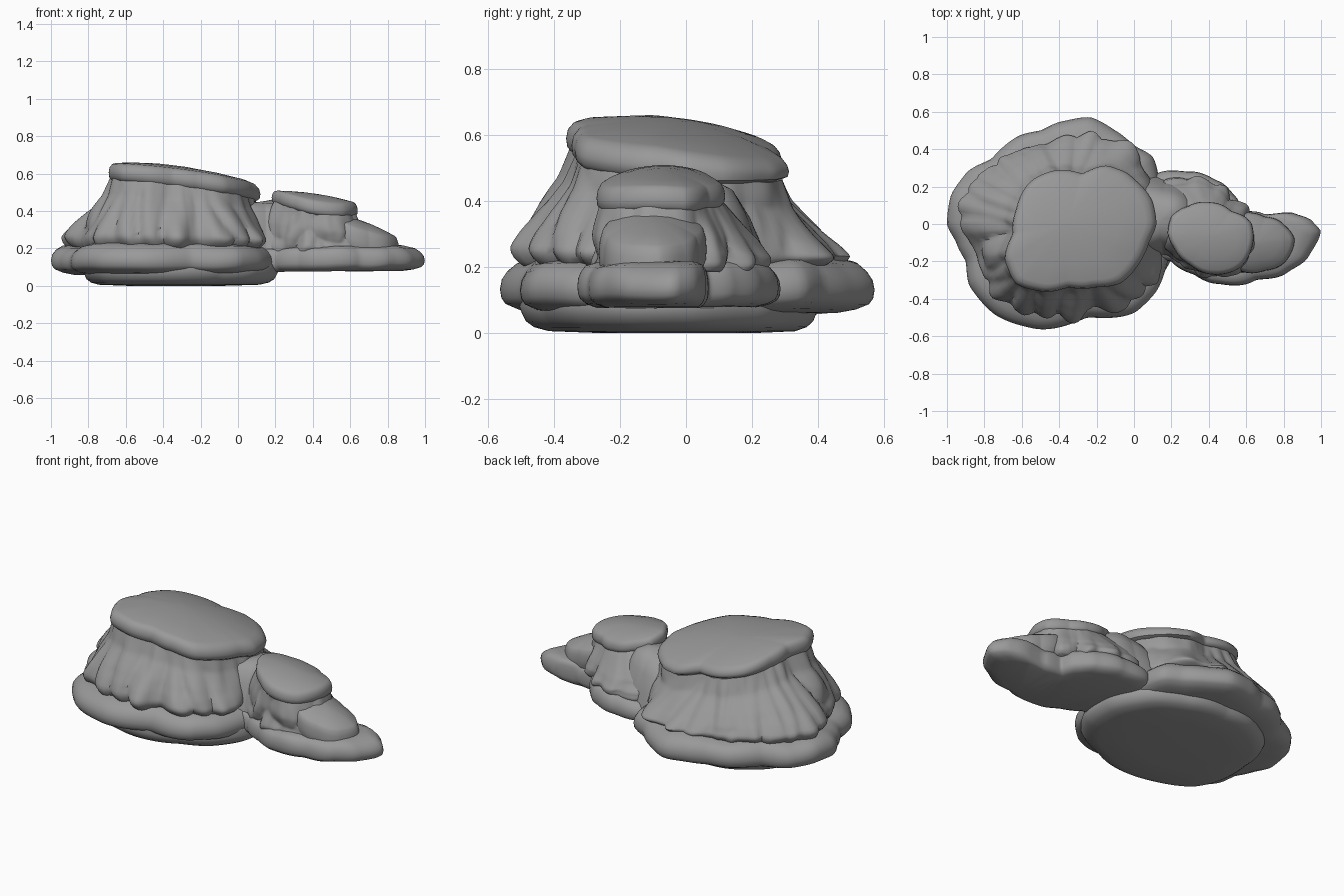
import bpy, bmesh, math
from mathutils import Vector, noise

cube = bpy.data.objects.get("Cube")
if cube:
    bpy.data.objects.remove(cube, do_unlink=True)

# One stone grey for everything
stone = bpy.data.materials.new("stone grey")
stone.use_nodes = True
GREY = (0.32, 0.32, 0.32, 1)
stone.diffuse_color = GREY
bsdf = stone.node_tree.nodes["Principled BSDF"]
bsdf.inputs["Base Color"].default_value = GREY
bsdf.inputs["Roughness"].default_value = 0.9

SEGMENTS = 160


def polar(points, centre):
    """Radius of a closed outline around its centre, as a smooth function of angle."""
    ring = sorted((math.atan2(y - centre[1], x - centre[0]),
                   math.hypot(x - centre[0], y - centre[1])) for x, y in points)
    n = len(ring)

    def key(i):
        return ring[i % n][0] + math.tau * (i // n), ring[i % n][1]

    def radius(angle):
        i = max((k for k in range(-1, n) if key(k)[0] <= angle), default=-1)
        (a0, r0), (a1, r1) = key(i), key(i + 1)
        f = (angle - a0) / max(a1 - a0, 1e-6)
        f = 0.6 * f + 0.4 * f * f * (3 - 2 * f)
        return r0 + (r1 - r0) * f
    return [radius(-math.pi + math.tau * k / SEGMENTS) for k in range(SEGMENTS)]


def loft(name, centre, rings):
    """Bridge rings of (radii, height function) and close both ends."""
    bm = bmesh.new()
    loops = []
    for radii, height in rings:
        loop = []
        for k, r in enumerate(radii):
            a = -math.pi + math.tau * k / SEGMENTS
            x, y = centre[0] + r * math.cos(a), centre[1] + r * math.sin(a)
            loop.append(bm.verts.new((x, y, height(x, y))))
        loops.append(loop)
    for low, high in zip(loops, loops[1:]):
        for k in range(SEGMENTS):
            j = (k + 1) % SEGMENTS
            bm.faces.new((low[k], low[j], high[j], high[k]))
    bm.faces.new(loops[0][::-1])
    bm.faces.new(loops[-1])
    mesh = bpy.data.meshes.new(name)
    bm.to_mesh(mesh)
    bm.free()
    mesh.materials.append(stone)
    obj = bpy.data.objects.new(name, mesh)
    bpy.context.collection.objects.link(obj)
    bpy.ops.object.select_all(action="DESELECT")
    obj.select_set(True)
    bpy.context.view_layer.objects.active = obj
    bpy.ops.object.shade_smooth_by_angle(angle=math.radians(50))


def slab(name, centre, outline, profile):
    """Rounded plate with a gentle wave: the profile holds (scale, height) pairs."""
    radii = polar(outline, centre)
    loft(name, centre, [([r * s for r in radii], lambda x, y, z=z: z * (
        1 + 0.1 * noise.noise(Vector((x * 4, y * 4, 2))))) for s, z in profile])


def cap(name, centre, outline, plane, thickness, dome):
    """Tilted lid with a soft rim and a slightly domed top."""
    radii = polar(outline, centre)
    profile = [(0.8, 1), (0.93, 0.92), (0.99, 0.7), (1, 0.45), (0.985, 0.2), (0.94, 0.04),
               (0.88, 0), (0.6, 0), (0.3, 0), (0.04, 0)]
    rings = []
    for i, (s, drop) in enumerate(profile):
        lift = dome * (1 - s * s) if i > 4 else 0
        rings.append(([r * s for r in radii], lambda x, y, d=drop, u=lift:
                      plane(x, y) - d * thickness * (1 - 1.4 * max(0, y)) + u))
    loft(name, centre, rings)


def folds(k, t, count, seed):
    """Vertical buttress folds with sharp creases between them."""
    a = math.tau * k / SEGMENTS
    p = Vector((math.cos(a) * count, math.sin(a) * count, t * 1.1 + seed))
    return abs(noise.noise(p)) * 1.5 - 0.45 + 0.25 * noise.noise(p * 2.3)


def cliff(name, centre, foot, crown, bottom, plane, slope, count, depth, seed):
    """Fluted wall running from the foot outline up to the crown outline."""
    low, high = polar(foot, centre), polar(crown, centre)
    rings = []
    steps = 24
    for i in range(steps + 1):
        t = i / steps
        b = next(b0 + (b1 - b0) * (t - t0) / (t1 - t0)
                 for (t0, b0), (t1, b1) in zip(slope, slope[1:]) if t <= t1)
        tuck = 0.07 * max(0, 1 - t / 0.16) ** 2
        strength = depth * (1 - 0.8 * t)
        radii = [(l * (1 - b) + h * 0.95 * b) * (1 - tuck) + strength * folds(k, t, count, seed)
                 for k, (l, h) in enumerate(zip(low, high))]
        rings.append((radii, lambda x, y, t=t: bottom + (plane(x, y) - bottom) * t))
    loft(name, centre, rings)


# Outlines of the large outcrop
BIG = (-0.36, 0.0)
big_rim = [(-1, 0), (-0.98, 0.15), (-0.9, 0.27), (-0.76, 0.35), (-0.62, 0.47), (-0.5, 0.5),
           (-0.38, 0.55), (-0.23, 0.57), (-0.1, 0.5), (0, 0.42), (0.1, 0.36), (0.14, 0.2),
           (0.2, 0), (0.18, -0.2), (0.12, -0.36), (0.01, -0.47), (-0.25, -0.5), (-0.53, -0.56),
           (-0.75, -0.48), (-0.88, -0.33), (-0.9, -0.2), (-0.95, -0.1)]
big_foot = [(-0.94, 0.05), (-0.9, 0.2), (-0.75, 0.33), (-0.6, 0.42), (-0.4, 0.47), (-0.2, 0.48),
            (-0.05, 0.42), (0.06, 0.32), (0.13, 0.2), (0.15, 0), (0.14, -0.18), (0.1, -0.32),
            (0, -0.42), (-0.2, -0.46), (-0.45, -0.5), (-0.65, -0.46), (-0.8, -0.32), (-0.86, -0.12)]
big_crown = [(-0.69, -0.2), (-0.65, -0.05), (-0.63, 0.08), (-0.55, 0.23), (-0.45, 0.28),
             (-0.28, 0.27), (-0.13, 0.31), (-0.02, 0.26), (0.1, 0.12), (0.12, 0), (0.08, -0.1),
             (0, -0.25), (-0.06, -0.31), (-0.22, -0.34), (-0.35, -0.34), (-0.5, -0.36), (-0.63, -0.32)]

# Outlines of the small outcrop
SMALL = (0.42, -0.06)
small_rim = [(0.05, 0.1), (0.12, 0.27), (0.3, 0.28), (0.45, 0.23), (0.54, 0.15), (0.58, 0.07),
             (0.7, 0.05), (0.85, 0.06), (0.95, 0.02), (1, -0.04), (0.93, -0.18),
             (0.82, -0.26), (0.65, -0.3), (0.45, -0.32), (0.32, -0.27), (0.2, -0.2), (0.05, -0.15)]
small_foot = [(0.1, 0.08), (0.15, 0.24), (0.3, 0.26), (0.44, 0.22), (0.54, 0.11), (0.64, 0.02),
              (0.7, -0.08), (0.66, -0.22), (0.45, -0.28), (0.3, -0.24), (0.2, -0.18), (0.12, -0.1)]
small_crown = [(0.18, -0.05), (0.2, 0.04), (0.3, 0.1), (0.42, 0.115), (0.52, 0.07), (0.63, 0),
               (0.63, -0.13), (0.57, -0.23), (0.42, -0.27), (0.3, -0.22), (0.22, -0.14)]
toe_outline = [(0.52, 0.03), (0.7, 0.04), (0.8, 0), (0.86, -0.08), (0.82, -0.19),
               (0.7, -0.25), (0.52, -0.22)]


def big_plane(x, y):
    u, v = x + 0.65, max(0, y + 0.1)
    return 0.652 - 0.06 * u - 0.1 * u * u - 0.06 * v - 0.33 * v * v


def small_plane(x, y):
    return 0.507 - 0.15 * (x - 0.2) - 0.8 * (y + 0.09) ** 2


def toe_plane(x, y):
    return 0.31 - 0.35 * (x - 0.7) - 1.2 * (y + 0.1) ** 2


def under(plane, drop):
    return lambda x, y: plane(x, y) - drop


# Foundation and rounded base plates
foundation = [(-0.81, 0), (-0.76, 0.2), (-0.6, 0.34), (-0.35, 0.39), (-0.1, 0.35), (0.1, 0.22),
              (0.2, 0.02), (0.19, -0.18), (0.08, -0.34), (-0.1, -0.43), (-0.5, -0.47), (-0.74, -0.36)]
slab("foundation", BIG, foundation, [(0.5, 0), (0.84, 0.006), (0.93, 0.018), (0.98, 0.036),
                                     (1, 0.055), (1.02, 0.08), (1, 0.12)])
rim_profile = [(0.8, 0.06), (0.9, 0.072), (0.97, 0.09), (0.992, 0.108), (1, 0.135), (0.99, 0.165),
               (0.96, 0.19), (0.91, 0.212), (0.8, 0.225)]
slab("large_base", BIG, big_rim, rim_profile)
slab("small_base", SMALL, small_rim, [(s, z * 0.8 + 0.03) for s, z in rim_profile])

# Fluted walls
wall_slope = [(0, 0), (0.18, 0), (0.32, 0.15), (0.5, 0.41), (0.72, 0.78), (1, 1)]
full_slope = [(0, 0), (0.3, 0.04), (0.55, 0.3), (0.8, 0.7), (1, 1)]
cliff("large_cliff", BIG, big_foot, big_crown, 0.2, under(big_plane, 0.06), wall_slope, 3.8, 0.07, 1.3)
cliff("small_cliff", SMALL, small_foot, small_crown, 0.185, under(small_plane, 0.05),
      full_slope, 2.3, 0.05, 4.7)

# Low boulder on the tail, and the ridge joining the two outcrops
cap("toe_boulder", (0.66, -0.1), toe_outline, toe_plane, 0.13, 0.025)
ridge = [(0, 0.15), (0.16, 0.17), (0.3, 0.08), (0.3, -0.08), (0.15, -0.11), (0, -0.1)]
slab("joining_ridge", (0.14, 0.02), ridge, [(1.45, 0.18), (1.3, 0.27), (1.08, 0.36),
                                           (0.85, 0.42), (0.5, 0.45), (0.1, 0.455)])

# Overhanging lids
cap("large_cap", BIG, big_crown, big_plane, 0.105, 0.022)
cap("small_cap", SMALL, small_crown, small_plane, 0.08, 0.018)
